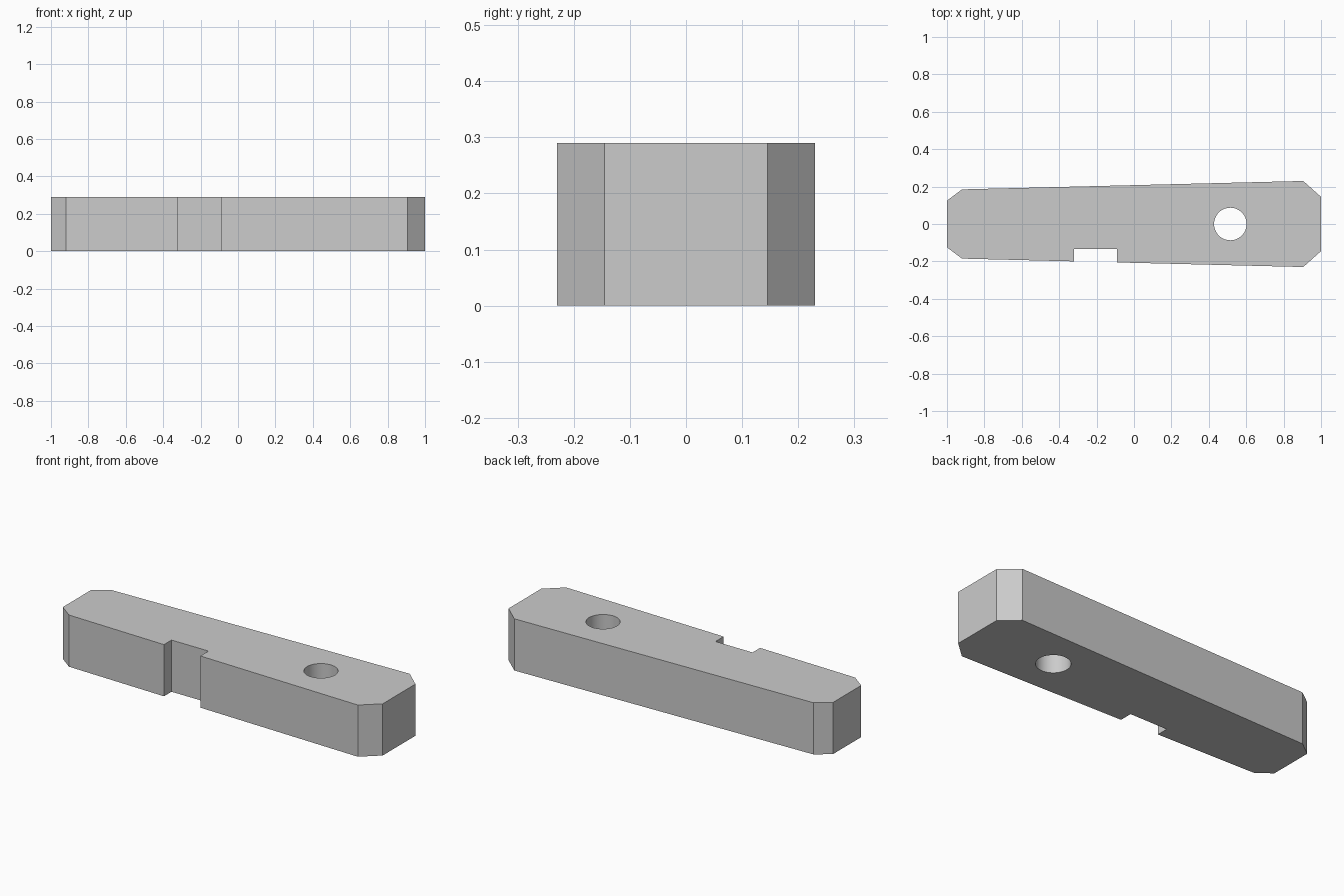
import bpy
import bmesh
import math

if "Cube" in bpy.data.objects:
    bpy.data.objects.remove(bpy.data.objects["Cube"], do_unlink=True)

HEIGHT = 0.29

grey = bpy.data.materials.new("plain grey")
grey.use_nodes = True
colour = (0.6, 0.6, 0.6, 1)
grey.diffuse_color = colour
grey.node_tree.nodes["Principled BSDF"].inputs["Base Color"].default_value = colour


def prism(name, outline, bottom, top):
    """Extrude a counter-clockwise outline between two heights."""
    bm = bmesh.new()
    base = bm.faces.new([bm.verts.new((x, y, bottom)) for x, y in outline])
    result = bmesh.ops.extrude_face_region(bm, geom=[base], use_keep_orig=True)
    for item in result["geom"]:
        if isinstance(item, bmesh.types.BMVert):
            item.co.z = top
    bmesh.ops.recalc_face_normals(bm, faces=bm.faces)
    mesh = bpy.data.meshes.new(name)
    bm.to_mesh(mesh)
    bm.free()
    obj = bpy.data.objects.new(name, mesh)
    bpy.context.collection.objects.link(obj)
    mesh.materials.append(grey)
    return obj


# Tapered bar with chamfered corners, mirrored across its length
half = [(-1, 0.125), (-0.92, 0.185), (0.905, 0.23), (1, 0.145)]
outline = [(x, -y) for x, y in half] + half[::-1]
bar = prism("tapered_bar", outline, 0, HEIGHT)

# Cutters for the side notch and the round through hole
notch = prism("notch_cutter", [(-0.32, -0.4), (-0.09, -0.4), (-0.09, -0.133), (-0.32, -0.133)],
              -0.1, HEIGHT + 0.1)
circle = [(0.515 + 0.087 * math.cos(a), 0.087 * math.sin(a))
          for a in (math.tau * i / 64 for i in range(64))]
hole = prism("hole_cutter", circle, -0.1, HEIGHT + 0.1)

bpy.context.view_layer.objects.active = bar
for cutter in (notch, hole):
    cut = bar.modifiers.new(cutter.name, "BOOLEAN")
    cut.operation = "DIFFERENCE"
    cut.solver = "EXACT"
    cut.object = cutter
    bpy.ops.object.modifier_apply(modifier=cut.name)
    bpy.data.objects.remove(cutter, do_unlink=True)

# Smooth hole wall, crisp edges elsewhere
bpy.ops.object.select_all(action="DESELECT")
bar.select_set(True)
bpy.ops.object.shade_smooth_by_angle(angle=math.radians(20))
